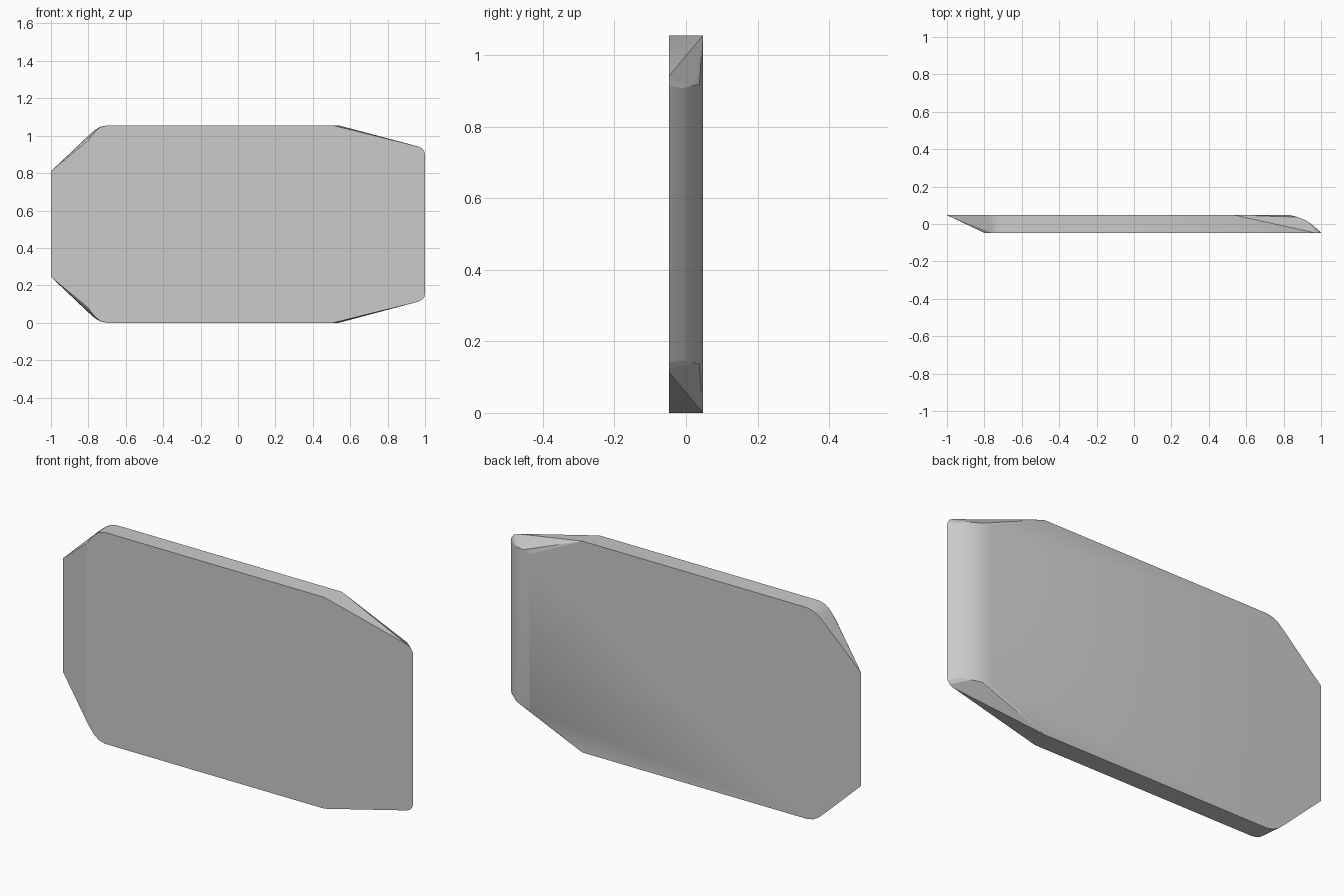
import bpy, bmesh, math

if "Cube" in bpy.data.objects:
    bpy.data.objects.remove(bpy.data.objects["Cube"])

MID = 0.5275          # mirror height of the outline
HALF_T = 0.047        # half thickness

# upper-half outlines (x, z) of the front and back faces
front = [(-0.8, 0.975), (-0.785, 0.997), (-0.76, 1.027), (-0.735, 1.046), (-0.70, 1.055),
         (0.51, 1.055), (0.965, 0.942), (0.985, 0.932), (0.997, 0.915), (1.0, 0.895)]
back = [(-1.0, 0.81), (-0.8, 1.0), (-0.765, 1.031), (-0.735, 1.048), (-0.70, 1.055),
        (0.54, 1.055), (0.80, 0.930), (0.825, 0.918), (0.835, 0.905)]
# ribs of the curved right-hand bevel (x, y, z)
ribs = [(0.875, 0.037, 0.918), (0.92, 0.019, 0.915), (0.96, -0.009, 0.908)]

points = [(x, -HALF_T, z) for x, z in front]
points += [(x, HALF_T, z) for x, z in back]
points += ribs

# slab: convex shell of the mirrored outlines
bm = bmesh.new()
for x, y, z in points:
    bm.verts.new((x, y, z))
    bm.verts.new((x, y, 2 * MID - z))
result = bmesh.ops.convex_hull(bm, input=bm.verts[:])
loose = [v for v in bm.verts if not v.link_faces]
bmesh.ops.delete(bm, geom=loose, context='VERTS')
bmesh.ops.dissolve_limit(bm, angle_limit=math.radians(0.5),
                         verts=bm.verts[:], edges=bm.edges[:])
bmesh.ops.recalc_face_normals(bm, faces=bm.faces[:])

mesh = bpy.data.meshes.new("bevelled_slab")
bm.to_mesh(mesh)
bm.free()
slab = bpy.data.objects.new("bevelled_slab", mesh)
bpy.context.collection.objects.link(slab)

# soft bevel shading with crisp face borders
bpy.context.view_layer.objects.active = slab
slab.select_set(True)
bpy.ops.object.shade_smooth_by_angle(angle=math.radians(18))
